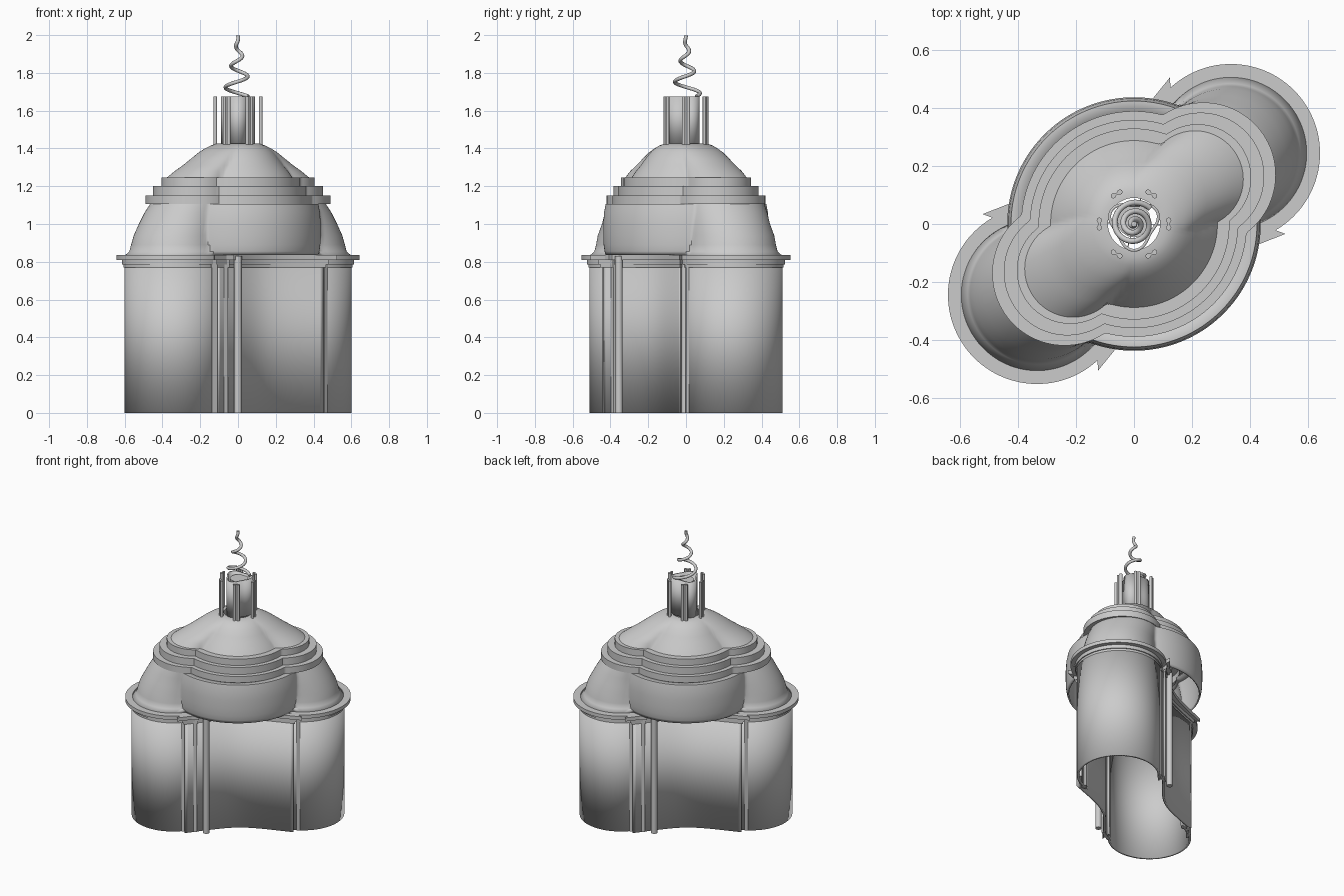
import bpy, bmesh, math
from math import sin, cos, pi, sqrt, radians
from mathutils import Matrix, Vector

cube = bpy.data.objects.get("Cube")
if cube:
    bpy.data.objects.remove(cube)

grey = bpy.data.materials.new("plain grey")
grey.use_nodes = True
color = (0.6, 0.6, 0.6, 1)
grey.diffuse_color = color
grey.node_tree.nodes["Principled BSDF"].inputs["Base Color"].default_value = color


def finish(bm, name, thickness=0.0):
    mesh = bpy.data.meshes.new(name)
    bm.to_mesh(mesh)
    bm.free()
    obj = bpy.data.objects.new(name, mesh)
    bpy.context.collection.objects.link(obj)
    mesh.materials.append(grey)
    bpy.ops.object.select_all(action='DESELECT')
    obj.select_set(True)
    bpy.context.view_layer.objects.active = obj
    bpy.ops.object.shade_smooth_by_angle(angle=radians(35))
    if thickness:
        mod = obj.modifiers.new("wall thickness", 'SOLIDIFY')
        mod.thickness = thickness
        mod.offset = -1
    return obj


def footprint(angle, cx, cy, radius, core, concave):
    """Outline distance of two opposite round lobes joined by a core."""
    along = abs(cx * cos(angle) + cy * sin(angle))
    across = abs(cx * sin(angle) - cy * cos(angle))
    inside = radius ** 2 - across ** 2
    lobe = along + sqrt(inside) if inside >= 0 else 0
    if concave:
        # Shallow hollow between the lobes, dropped near the lobe axis
        slope = along / max(across, 1e-6)
        if slope > 1.2:
            return lobe
        core = (core + 0.055 * slope ** 2) * sqrt(1 + slope ** 2)
    return max(lobe, core)


def loft(name, levels, concave=False, thickness=0.0, steps=288):
    """Skin outlines given as (z, lobe x, lobe y, lobe radius, core)."""
    bm = bmesh.new()
    rows = []
    for z, *shape in levels:
        row = []
        for i in range(steps):
            a = 2 * pi * i / steps
            d = footprint(a, *shape, concave)
            row.append(bm.verts.new((d * cos(a), d * sin(a), z)))
        rows.append(row)
    for low, high in zip(rows, rows[1:]):
        for i in range(steps):
            j = (i + 1) % steps
            bm.faces.new((low[i], low[j], high[j], high[i]))
    return finish(bm, name, thickness)


LX, LY = 0.335, 0.245

# Lower hollow wall with two round lobes and shallow valleys
loft("lower_wall", [(0, LX, LY, 0.267, 0.215), (0.8, LX, LY, 0.267, 0.215)],
     concave=True, thickness=0.015)

# Stacked trim bands and brim
trim = []
for low, high, out in ((0.77, 0.785, 0.272), (0.785, 0.81, 0.279), (0.81, 0.835, 0.308)):
    trim += [(z, LX, LY, out, out - 0.05) for z in (low, high)]
trim.append((0.835, LX, LY, 0.255, 0.205))
loft("brim", trim, concave=True)

# Shoulders of the lobes with the overhanging round belly
loft("shoulder", [
    (0.835, 0.335, 0.245, 0.262, 0.425),
    (0.855, 0.332, 0.242, 0.243, 0.431),
    (0.89, 0.33, 0.24, 0.236, 0.436),
    (0.94, 0.32, 0.235, 0.232, 0.438),
    (1.0, 0.30, 0.22, 0.225, 0.438),
    (1.06, 0.27, 0.205, 0.225, 0.434),
    (1.105, 0.24, 0.19, 0.226, 0.425),
    (1.106, 0.22, 0.17, 0.21, 0.37)], thickness=0.01)

# Three stepped cornice rings
rings = [(1.105, 0.22, 0.16, 0.22, 0.36)]
for low, high, shape in ((1.105, 1.15, (0.24, 0.17, 0.25, 0.39)),
                         (1.15, 1.2, (0.23, 0.165, 0.22, 0.36)),
                         (1.2, 1.245, (0.22, 0.16, 0.185, 0.33))):
    rings += [(low, *shape), (high, *shape)]
rings.append((1.245, 0.21, 0.155, 0.165, 0.28))
loft("cornice_rings", rings)

# Flared roof dome, open at the crown
loft("roof_dome", [
    (1.235, 0.22, 0.16, 0.17, 0.295),
    (1.28, 0.175, 0.135, 0.16, 0.265),
    (1.31, 0.14, 0.11, 0.153, 0.24),
    (1.345, 0.1, 0.08, 0.15, 0.215),
    (1.38, 0.062, 0.05, 0.145, 0.188),
    (1.4, 0.035, 0.027, 0.14, 0.165),
    (1.415, 0.015, 0.01, 0.13, 0.143),
    (1.425, 0, 0, 0.115, 0.115),
    (1.425, 0, 0, 0.09, 0.09)])


def add_box(bm, center, size, turn):
    m = (Matrix.Translation(center) @ Matrix.Rotation(turn, 4, 'Z')
         @ Matrix.Diagonal((*size, 1)))
    bmesh.ops.create_cube(bm, size=1, matrix=m)


def add_rod(bm, x, y, low, high, radius):
    bmesh.ops.create_cone(bm, cap_ends=True, segments=16, radius1=radius, radius2=radius,
                          depth=high - low, matrix=Matrix.Translation((x, y, (low + high) / 2)))


# Jambs, brim ends and slim columns where lobes meet valleys
for side, s in (("back", 1), ("front", -1)):
    for place, x, y, turn, out in (("inner", 0.1, 0.4, 30, 1), ("outer", 0.485, 0.045, 48, -1)):
        bm = bmesh.new()
        t = radians(turn)
        nx, ny = -sin(t) * out, cos(t) * out
        add_box(bm, (s * x, s * y, 0.4), (0.1, 0.02, 0.8), t)
        add_box(bm, (s * (x + nx * 0.02), s * (y + ny * 0.02), 0.822), (0.13, 0.05, 0.026), t)
        add_box(bm, (s * x, s * y, 0.79), (0.11, 0.03, 0.04), t)
        finish(bm, f"{side}_{place}_jamb")
    bm = bmesh.new()
    for x, y in ((0.0, 0.355), (0.415, -0.005)):
        add_rod(bm, s * x, s * y, 0, 0.83, 0.02)
    finish(bm, f"{side}_slim_columns")

# Three-lobed chimney tube
bm = bmesh.new()
count = 72
rows = []
for z in (1.42, 1.675):
    row = []
    for i in range(count):
        a = 2 * pi * i / count
        d = 0.083 + 0.013 * cos(3 * (a - 1.5 * pi))
        row.append(bm.verts.new((d * cos(a), d * sin(a), z)))
    rows.append(row)
for i in range(count):
    j = (i + 1) % count
    bm.faces.new((rows[0][i], rows[0][j], rows[1][j], rows[1][i]))
finish(bm, "chimney_tube", 0.01)

bm = bmesh.new()
add_rod(bm, 0, 0.012, 1.425, 1.66, 0.058)
finish(bm, "chimney_core")

# Six paired rods standing around the chimney
bm = bmesh.new()
for k in range(6):
    a = k * pi / 3
    out, tangent = Vector((cos(a), sin(a))), Vector((-sin(a), cos(a)))
    for s in (-1, 1):
        p = out * 0.12 + tangent * 0.013 * s
        add_rod(bm, p.x, p.y, 1.415, 1.675, 0.009)
    add_box(bm, (out.x * 0.12, out.y * 0.12, 1.545), (0.008, 0.02, 0.26), a)
finish(bm, "chimney_rods")

# Tapering spiral wire on top
curve = bpy.data.curves.new("spiral_wire", 'CURVE')
curve.dimensions = '3D'
curve.bevel_depth = 0.01
curve.bevel_resolution = 3
curve.use_fill_caps = True
path = curve.splines.new('POLY')
points = 120
path.points.add(points - 1)
for i, point in enumerate(path.points):
    t = i / (points - 1)
    a = pi / 4 + 5.75 * pi * t
    r = 0.078 * (1 - t) ** 1.15
    point.co = (r * cos(a), r * sin(a), 1.675 + 0.323 * t ** 0.92, 1)
wire = bpy.data.objects.new("spiral_wire", curve)
curve.materials.append(grey)
bpy.context.collection.objects.link(wire)
